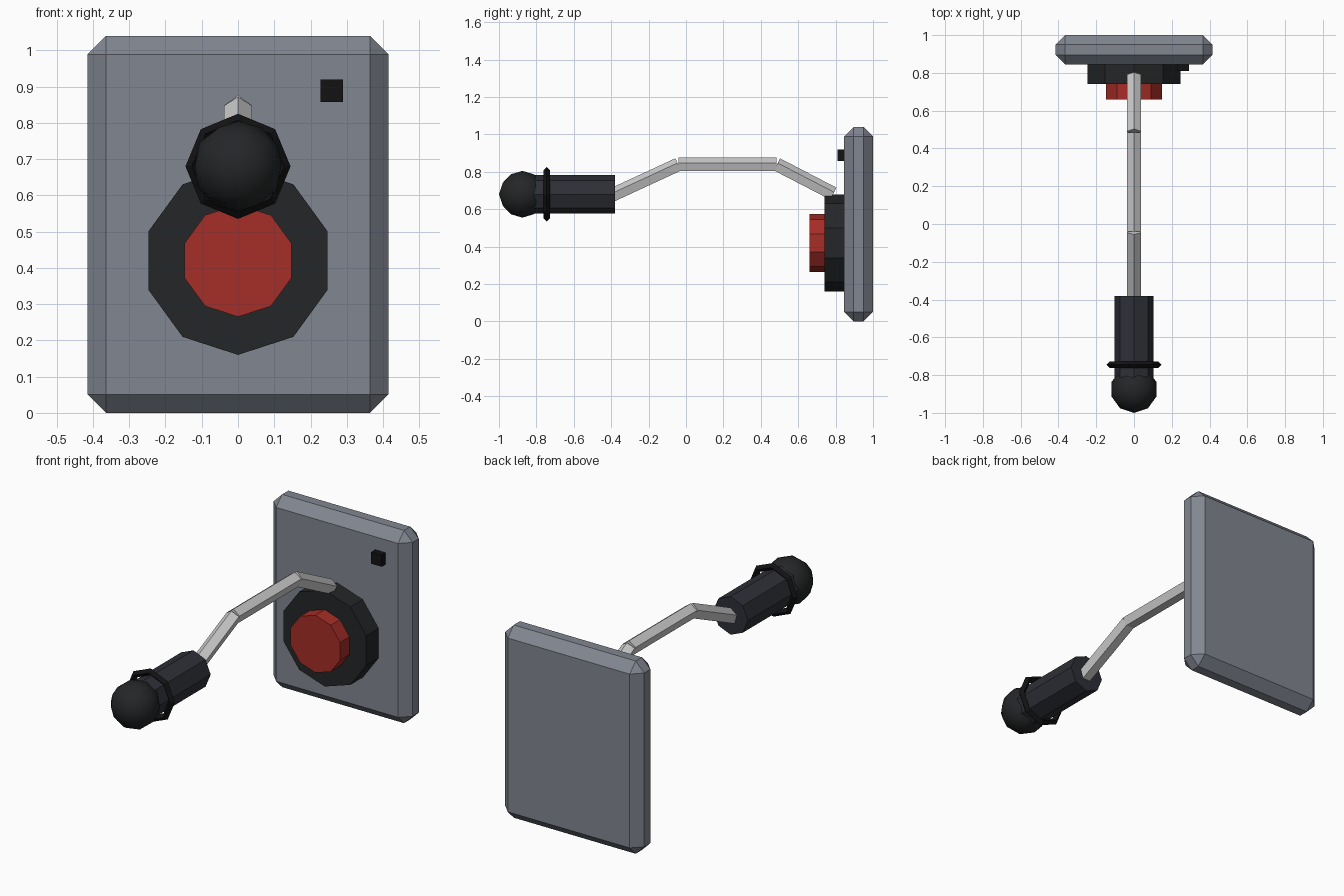
import bpy, bmesh, math
from mathutils import Vector

if "Cube" in bpy.data.objects:
    bpy.data.objects.remove(bpy.data.objects["Cube"])


def paint(obj, rgb):
    mat = bpy.data.materials.new(obj.name + "_colour")
    mat.diffuse_color = (*rgb, 1)
    mat.use_nodes = True
    mat.node_tree.nodes["Principled BSDF"].inputs["Base Color"].default_value = mat.diffuse_color
    obj.data.materials.append(mat)


def finish(name, bm, rgb, smooth=None):
    bmesh.ops.recalc_face_normals(bm, faces=bm.faces)
    mesh = bpy.data.meshes.new(name)
    bm.to_mesh(mesh)
    bm.free()
    obj = bpy.data.objects.new(name, mesh)
    bpy.context.collection.objects.link(obj)
    paint(obj, rgb)
    if smooth:
        bpy.ops.object.select_all(action='DESELECT')
        obj.select_set(True)
        bpy.context.view_layer.objects.active = obj
        bpy.ops.object.shade_smooth_by_angle(angle=math.radians(smooth))
    return obj


def box(name, lo, hi, rgb, bevel=0):
    bm = bmesh.new()
    bmesh.ops.create_cube(bm, size=1)
    for v in bm.verts:
        v.co = [(a + b) / 2 + c * (b - a) for a, b, c in zip(lo, hi, v.co)]
    if bevel:
        bmesh.ops.bevel(bm, geom=bm.edges[:], offset=bevel, segments=1,
                        affect='EDGES')
    return finish(name, bm, rgb)


def prism(name, start, end, radius, sides, rgb):
    """Prism between two (y, z) points, with one corner pointing up."""
    bm = bmesh.new()
    p0, p1 = Vector((0, *start)), Vector((0, *end))
    side = Vector((1, 0, 0))
    up = side.cross((p1 - p0).normalized())
    rings = []
    for p in (p0, p1):
        rings.append([bm.verts.new(p + radius * (side * math.sin(a) + up * math.cos(a)))
                      for a in (math.tau * i / sides for i in range(sides))])
        bm.faces.new(rings[-1])
    for i in range(sides):
        j = (i + 1) % sides
        bm.faces.new((rings[0][i], rings[0][j], rings[1][j], rings[1][i]))
    return finish(name, bm, rgb)


PLATE = (0.22, 0.24, 0.28)
BLACK = (0.006, 0.006, 0.007)
DARK = (0.017, 0.019, 0.02)
GRIP = (0.026, 0.029, 0.037)
RED = (0.38, 0.026, 0.02)
METAL = (0.6, 0.61, 0.63)

# Back plate with chamfered edges, and the small indicator
box("back_plate", (-0.415, 0.845, 0), (0.415, 1.0, 1.04), PLATE, 0.051)
box("indicator", (0.228, 0.81, 0.857), (0.29, 0.85, 0.92), BLACK)

# Round button and its base
prism("button_base", (0.74, 0.42), (0.85, 0.42), 0.26, 10, DARK)
prism("button", (0.66, 0.42), (0.745, 0.42), 0.155, 10, RED)

# Bent arm made of overlapping five-sided bars
path = [(-0.41, 0.665), (-0.04, 0.836), (0.485, 0.836), (0.786, 0.68)]
for i in range(3):
    prism(f"arm_bar_{i + 1}", path[i], path[i + 1], 0.04, 5, METAL)

# Handle grip
prism("handle_grip", (-0.83, 0.68), (-0.38, 0.68), 0.103, 8, GRIP)

# Ball at the end of the handle
bm = bmesh.new()
bmesh.ops.create_icosphere(bm, subdivisions=2, radius=0.125)
bmesh.ops.translate(bm, verts=bm.verts, vec=(0, -0.875, 0.68))
finish("ball_end", bm, DARK, 45)

# Thin collar ring around the grip
bm = bmesh.new()
rings = []
for i in range(8):
    a = math.tau * i / 8
    ring = []
    for k in range(4):
        b = math.tau * k / 4
        r = 0.127 + 0.018 * math.cos(b)
        ring.append(bm.verts.new((r * math.sin(a), -0.745 + 0.018 * math.sin(b),
                                  0.68 + r * math.cos(a))))
    rings.append(ring)
for i in range(8):
    p, q = rings[i], rings[(i + 1) % 8]
    for k in range(4):
        m = (k + 1) % 4
        bm.faces.new((p[k], p[m], q[m], q[k]))
finish("collar_ring", bm, BLACK)
